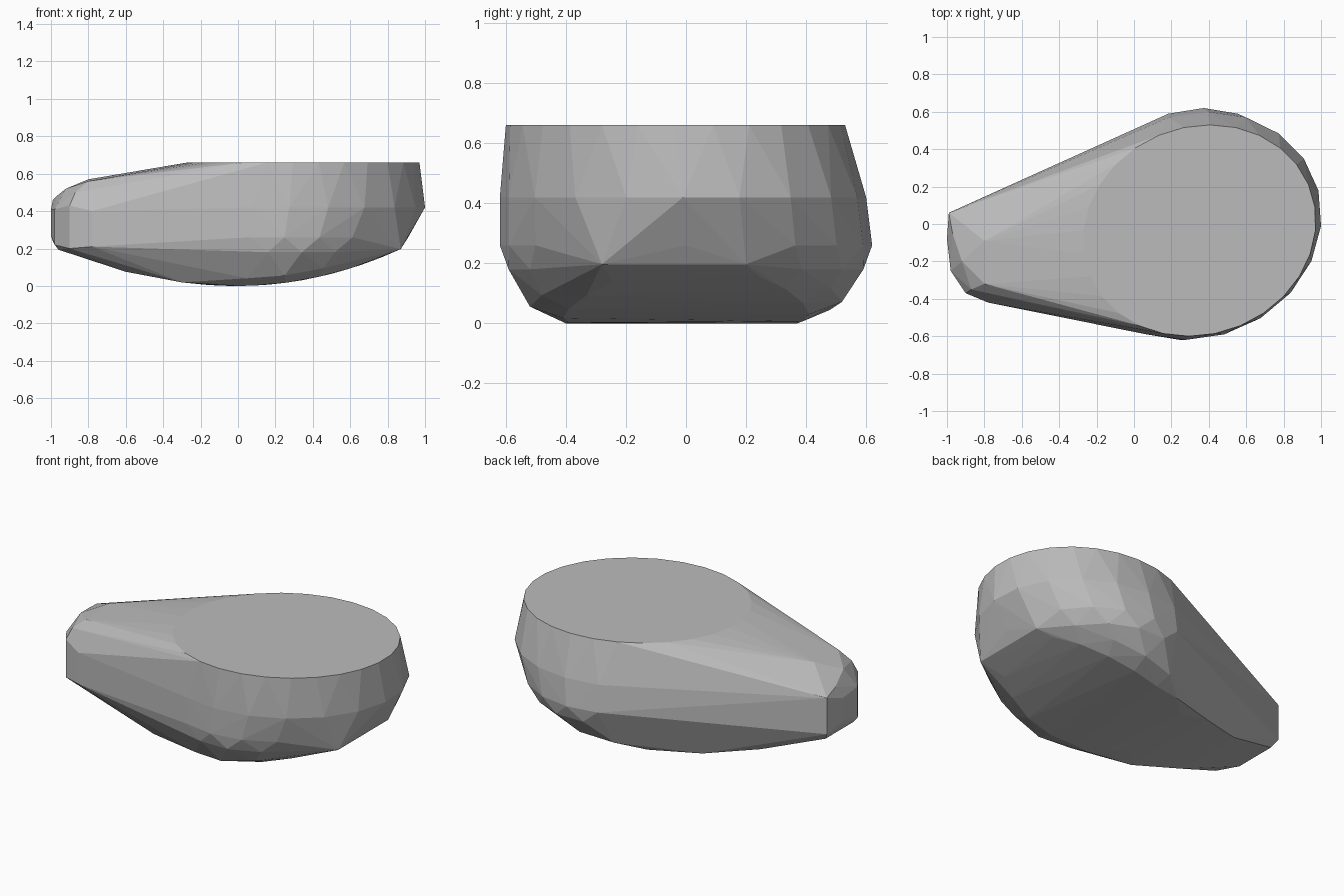
import bpy
import bmesh
from math import sin, cos, tau

default_cube = bpy.data.objects.get("Cube")
if default_cube:
    bpy.data.objects.remove(default_cube, do_unlink=True)


def keel_height(x):
    """Height of the curved underside at a given distance along the stone."""
    return (0.26 if x > 0 else 0.21) * x * x


def head_ring(centre_x, centre_y, radius_x, radius_y, height, lift=0.0, count=20):
    """Sheared oval around the broad end; without a height it follows the keel."""
    points = []
    for step in range(count):
        angle = tau * step / count
        y = centre_y + radius_y * sin(angle)
        x = centre_x + radius_x * cos(angle) + 0.1 * (y - centre_y)
        z = keel_height(x) + lift if height is None else height
        points.append((x, y, z))
    return points


def upright(x, y, *heights):
    """Points stacked above one spot in plan."""
    return [(x, y, z) for z in heights]


def keel(x, *widths):
    """Points across the underside at one station."""
    return [(x, y, keel_height(x)) for y in widths]


# Broad end: flat top, waist, and rounded lower edge
points = []
points += head_ring(0.35, -0.035, 0.62, 0.565, height=0.66, count=28)
points += head_ring(0.335, -0.01, 0.665, 0.61, height=0.42)
points += head_ring(0.31, 0, 0.6, 0.62, height=0.26)
points += head_ring(0.31, 0, 0.52, 0.6, height=0.18, count=18)
points += head_ring(0.3, 0, 0.53, 0.52, height=None, lift=0.04, count=16)
points += head_ring(0.3, 0, 0.56, 0.41, height=None)

# Curved underside
points += keel(0.87, -0.28, 0.2)
points += keel(0, -0.4, -0.25, 0.25, 0.37)
points += keel(-0.3, -0.38, 0.27)
points += keel(-0.6, -0.31, 0.14)
points += keel(-0.96, -0.24, 0.03)

# Narrow end: blunt tip, front corner and sloping upper faces
points += upright(-0.99, 0.06, 0.24, 0.46)
points += upright(-1, -0.08, 0.27, 0.41)
points += upright(-0.98, -0.25, 0.22, 0.41)
points += upright(-0.9, -0.37, 0.2, 0.43)
points += upright(-0.78, -0.42, 0.21, 0.4)
points += upright(-0.72, 0.18, 0.25, 0.42)
points += upright(-0.87, -0.35, 0.5)
points += upright(-0.8, -0.32, 0.56)
points += upright(-0.8, -0.09, 0.57)
points += upright(-0.92, -0.2, 0.52)
points += upright(-0.97, -0.05, 0.48)

# Wrap the points in one faceted shell
shell = bmesh.new()
for point in points:
    shell.verts.new(point)
hull = bmesh.ops.convex_hull(shell, input=shell.verts)
spare = {item for item in hull["geom_interior"] + hull["geom_unused"]
         if isinstance(item, bmesh.types.BMVert)}
bmesh.ops.delete(shell, geom=list(spare), context="VERTS")
bmesh.ops.dissolve_limit(shell, angle_limit=0.02,
                         verts=shell.verts, edges=shell.edges)
bmesh.ops.recalc_face_normals(shell, faces=shell.faces)

mesh = bpy.data.meshes.new("stone_body")
shell.to_mesh(mesh)
shell.free()

# Plain grey stone
grey = bpy.data.materials.new("stone_grey")
grey.use_nodes = True
colour = (0.5, 0.5, 0.5, 1)
grey.diffuse_color = colour
grey.node_tree.nodes["Principled BSDF"].inputs["Base Color"].default_value = colour
mesh.materials.append(grey)

stone = bpy.data.objects.new("stone_body", mesh)
bpy.context.collection.objects.link(stone)
